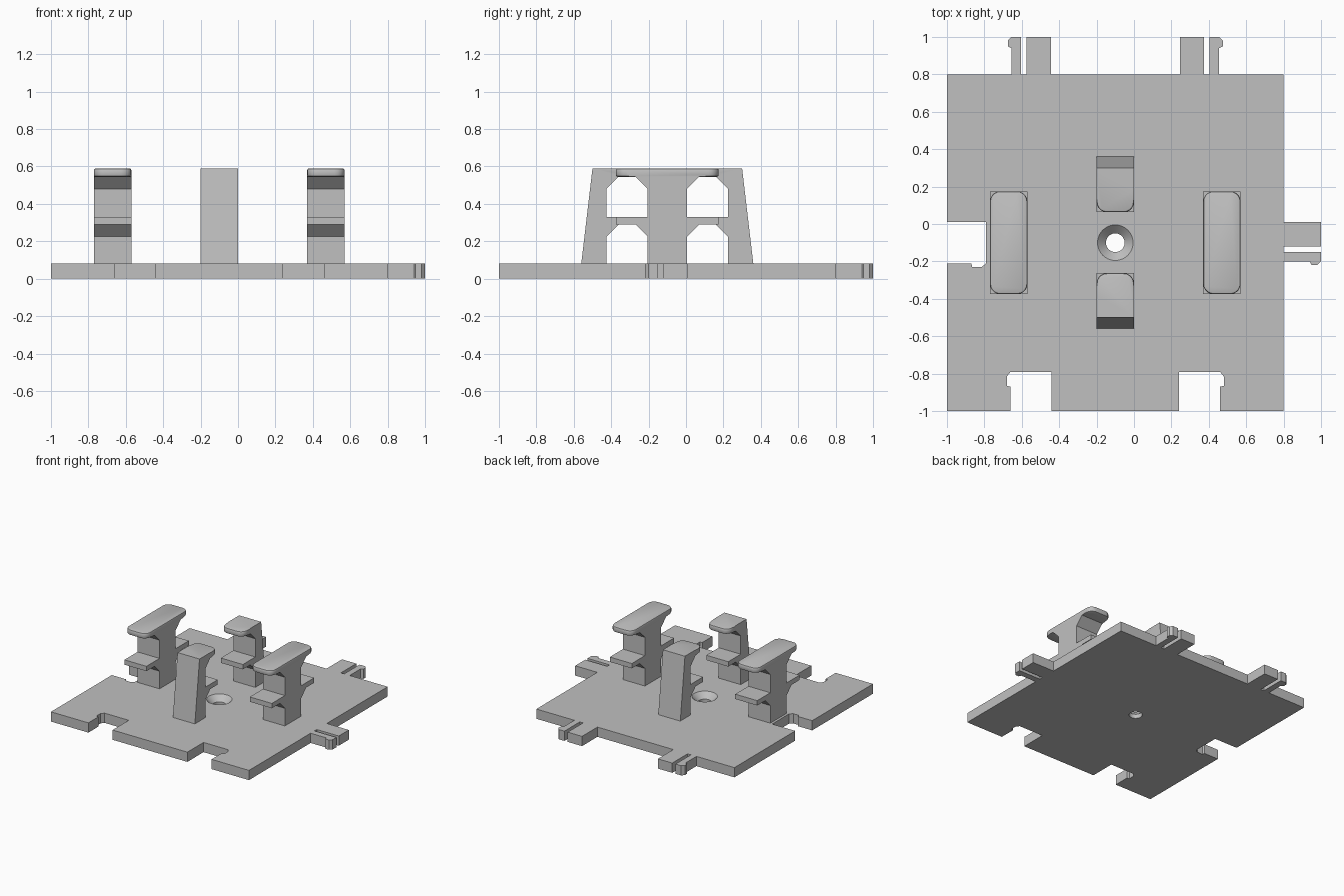
import bpy, bmesh
from mathutils import Vector

if "Cube" in bpy.data.objects:
    bpy.data.objects.remove(bpy.data.objects["Cube"], do_unlink=True)

THICK, TOP, CENTRE = 0.08, 0.59, -0.1

grey = bpy.data.materials.new("plain_grey")
grey.use_nodes = True
grey.diffuse_color = (0.53, 0.53, 0.53, 1)
grey.node_tree.nodes["Principled BSDF"].inputs["Base Color"].default_value = grey.diffuse_color


def make_object(name, bm):
    bmesh.ops.recalc_face_normals(bm, faces=bm.faces)
    mesh = bpy.data.meshes.new(name)
    bm.to_mesh(mesh)
    bm.free()
    mesh.materials.append(grey)
    obj = bpy.data.objects.new(name, mesh)
    bpy.context.collection.objects.link(obj)
    return obj


def activate(obj):
    bpy.ops.object.select_all(action='DESELECT')
    obj.select_set(True)
    bpy.context.view_layer.objects.active = obj


def prism(points, offset):
    """Extrude a closed 3D outline along an offset."""
    bm = bmesh.new()
    face = bm.faces.new([bm.verts.new(p) for p in points])
    result = bmesh.ops.extrude_face_region(bm, geom=[face], use_keep_orig=True)
    moved = [g for g in result["geom"] if isinstance(g, bmesh.types.BMVert)]
    bmesh.ops.translate(bm, verts=moved, vec=offset)
    return bm


# Edge connectors: (distance along the edge, depth), starting at the hooked side
TAB = [(0, 0), (0, .14), (-.02, .15), (-.02, .18), (0, .2), (.05, .2), (.05, 0),
       (.08, 0), (.08, .2), (.21, .2), (.21, 0)]
NOTCH = [(0, 0), (0, .13), (-.02, .135), (-.02, .185), (0, .21), (.22, .21), (.22, 0)]


def connector(shape, origin, along, inward, flip=False):
    pts = [Vector(origin) + Vector(along) * a + Vector(inward) * d for a, d in shape]
    return pts[::-1] if flip else pts


# Base plate outline, counter-clockwise from the front right corner
X, Y = (1, 0), (0, 1)
outline = [(-1, -1)]
outline += connector(NOTCH, (-.66, -1), X, Y)
outline += connector(NOTCH, (.46, -1), (-1, 0), Y, True)
outline += [(.8, -1)]
outline += connector(TAB, (.8, -.2), Y, X)
outline += [(.8, .8)]
outline += connector(TAB, (.455, .8), (-1, 0), Y)
outline += connector(TAB, (-.655, .8), X, Y, True)
outline += [(-1, .8)]
outline += connector(NOTCH, (-1, -.21), Y, X, True)
plate = make_object("base_plate", prism([(p[0], p[1], 0) for p in outline], (0, 0, THICK)))

# Countersunk screw hole: a straight bore widening to a cone
bm = bmesh.new()
rings = []
for radius, z in ((.05, -.05), (.05, .035), (.095, THICK), (.095, THICK + .05)):
    ring = bmesh.ops.create_circle(bm, segments=40, radius=radius)["verts"]
    bmesh.ops.translate(bm, verts=ring, vec=(CENTRE, CENTRE, z))
    rings.append(ring)
for low, high in zip(rings, rings[1:]):
    for i in range(40):
        j = (i + 1) % 40
        bm.faces.new((low[i], low[j], high[j], high[i]))
bm.faces.new(rings[0])
bm.faces.new(rings[-1])
cutter = make_object("hole_cutter", bm)
cutter.hide_render = True
cut = plate.modifiers.new("screw_hole", 'BOOLEAN')
cut.operation, cut.solver, cut.object = 'DIFFERENCE', 'EXACT', cutter
activate(plate)
bpy.ops.object.modifier_apply(modifier=cut.name)
bpy.data.objects.remove(cutter, do_unlink=True)
bpy.ops.object.shade_smooth_by_angle()


def arm_side(face, arm, sign):
    """One side of a post: two shelves, each on a sloped bracket."""
    steps = [(0, THICK), (0, .225), (.065, .29), (arm, .29), (arm, .33),
             (0, .33), (0, .48), (.065, .545), (arm, .545), (arm, TOP)]
    return [(face + sign * d, z) for d, z in steps]


def post(name, x, profile, is_tip):
    """Extrude a profile across x and round off the tips of the top shelf."""
    bm = prism([(x - .1, y, z) for y, z in profile], (.2, 0, 0))
    bmesh.ops.recalc_face_normals(bm, faces=bm.faces)
    corners = [e for e in bm.edges if all(v.co.z > .54 for v in e.verts)
               and abs(e.verts[0].co.z - e.verts[1].co.z) > .03]
    bmesh.ops.bevel(bm, geom=corners, offset=.055, segments=5, profile=.5, affect='EDGES')
    bm.normal_update()
    rim = [e for e in bm.edges
           if all(v.co.z > .54 and is_tip(v.co.y) for v in e.verts)
           and sum(abs(f.normal.z) > .9 for f in e.link_faces) == 1
           and abs(e.verts[0].co.z - e.verts[1].co.z) < .01]
    bmesh.ops.bevel(bm, geom=rim, offset=.01, segments=2, profile=.5, affect='EDGES')
    activate(make_object(name, bm))
    bpy.ops.object.shade_smooth_by_angle()


# Side posts: a stem with shelves to the front and back
both = arm_side(CENTRE + .105, .17, 1) + arm_side(CENTRE - .105, .17, -1)[::-1]
for name, x in (("right_post", -.67), ("left_post", .47)):
    post(name, x, both, lambda y: abs(y - CENTRE) > .215)

# Front and back posts: sloped outer face, shelves pointing to the centre
for name, sign in (("front_post", -1), ("back_post", 1)):
    inner = arm_side(CENTRE + sign * .325, .162, -sign)
    outer = [(CENTRE + sign * .4, TOP), (CENTRE + sign * .46, THICK)]
    post(name, CENTRE, inner + outer, lambda y: abs(y - CENTRE) < .223)
